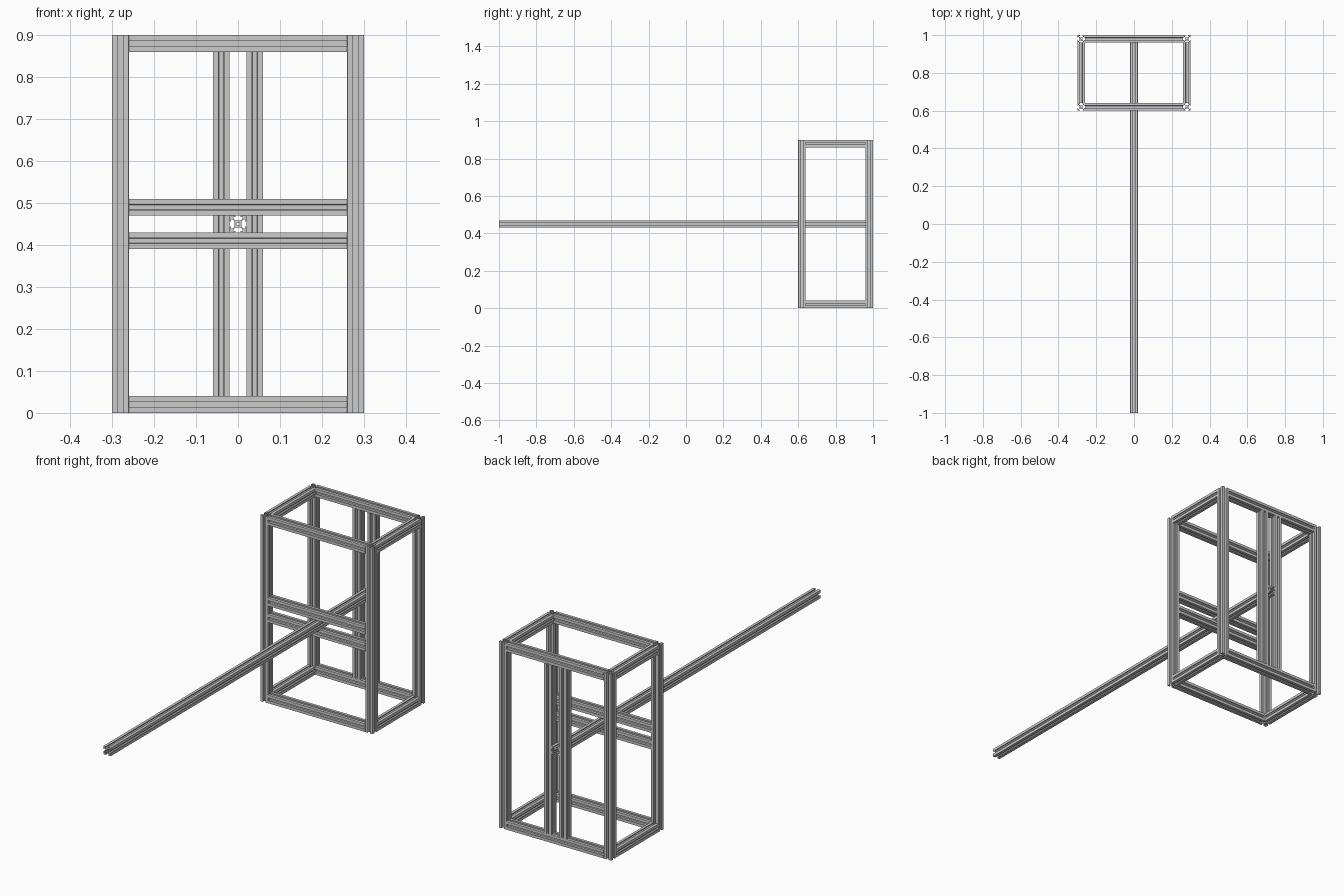
import bpy, bmesh
from math import pi, cos, sin

if "Cube" in bpy.data.objects:
    bpy.data.objects.remove(bpy.data.objects["Cube"])

W = 0.04           # profile width
U = W / 20         # profile drawing unit

# T-slot cross-section: one quadrant, turned four times
QUAD = [(3.9, 2.84), (6.56, 5.5), (8.2, 5.5), (8.2, 3.1), (10, 3.1),
        (10, 9.5), (9.85, 9.85), (9.5, 10),
        (3.1, 10), (3.1, 8.2), (5.5, 8.2), (5.5, 6.56), (2.84, 3.9)]
outline = []
for k in range(4):
    for x, y in QUAD:
        for _ in range(k):
            x, y = -y, x
        outline.append((x * U, y * U))
bore = [(2.1 * U * cos(2 * pi * i / 20), 2.1 * U * sin(2 * pi * i / 20)) for i in range(20)]

meshes = {}


def extrusion(length):
    """Mesh of a T-slot bar along z, centred, shared by length."""
    if length in meshes:
        return meshes[length]
    cu = bpy.data.curves.new("profile", 'CURVE')
    cu.dimensions = '2D'
    cu.fill_mode = 'BOTH'
    cu.extrude = length / 2
    for loop in (outline, bore):
        sp = cu.splines.new('POLY')
        sp.points.add(len(loop) - 1)
        for p, (x, y) in zip(sp.points, loop):
            p.co = (x, y, 0, 1)
        sp.use_cyclic_u = True
    tmp = bpy.data.objects.new("profile", cu)
    bpy.context.collection.objects.link(tmp)
    bpy.context.view_layer.update()
    dg = bpy.context.evaluated_depsgraph_get()
    me = bpy.data.meshes.new_from_object(tmp.evaluated_get(dg))
    bpy.data.objects.remove(tmp)
    bm = bmesh.new()
    bm.from_mesh(me)
    bmesh.ops.remove_doubles(bm, verts=bm.verts, dist=1e-5)
    bmesh.ops.recalc_face_normals(bm, faces=bm.faces)
    for f in bm.faces:
        f.smooth = False
    bm.to_mesh(me)
    bm.free()
    meshes[length] = me
    return me


ROT = {'x': (0, pi / 2, 0), 'y': (pi / 2, 0, 0), 'z': (0, 0, 0)}


def bar(name, axis, centre, length):
    ob = bpy.data.objects.new(name, extrusion(length))
    ob.location = centre
    ob.rotation_euler = ROT[axis]
    bpy.context.collection.objects.link(ob)


FRONT, BACK, SIDE, H = 0.62, 0.98, 0.28, 0.9

# Corner posts and horizontal rails of the box frame
for yn, y in (("front", FRONT), ("back", BACK)):
    for xn, x in (("left", -SIDE), ("right", SIDE)):
        bar(f"{yn}_{xn}_post", 'z', (x, y, H / 2), H)
    for zn, z in (("bottom", W / 2), ("top", H - W / 2)):
        bar(f"{yn}_{zn}_rail", 'x', (0, y, z), 0.52)
for xn, x in (("left", -SIDE), ("right", SIDE)):
    for zn, z in (("bottom", W / 2), ("top", H - W / 2)):
        bar(f"{xn}_{zn}_side_rail", 'y', (x, 0.8, z), 0.32)

# Clamping bars around the long beam
for n, s in (("lower", -1), ("upper", 1)):
    bar(f"{n}_middle_rail", 'x', (0, FRONT, H / 2 + s * W), 0.52)
for n, s in (("left", -1), ("right", 1)):
    bar(f"{n}_back_upright", 'z', (s * W, BACK, H / 2), 0.82)

# Long cantilever beam
bar("long_beam", 'y', (0, 0, H / 2), 2.0)
